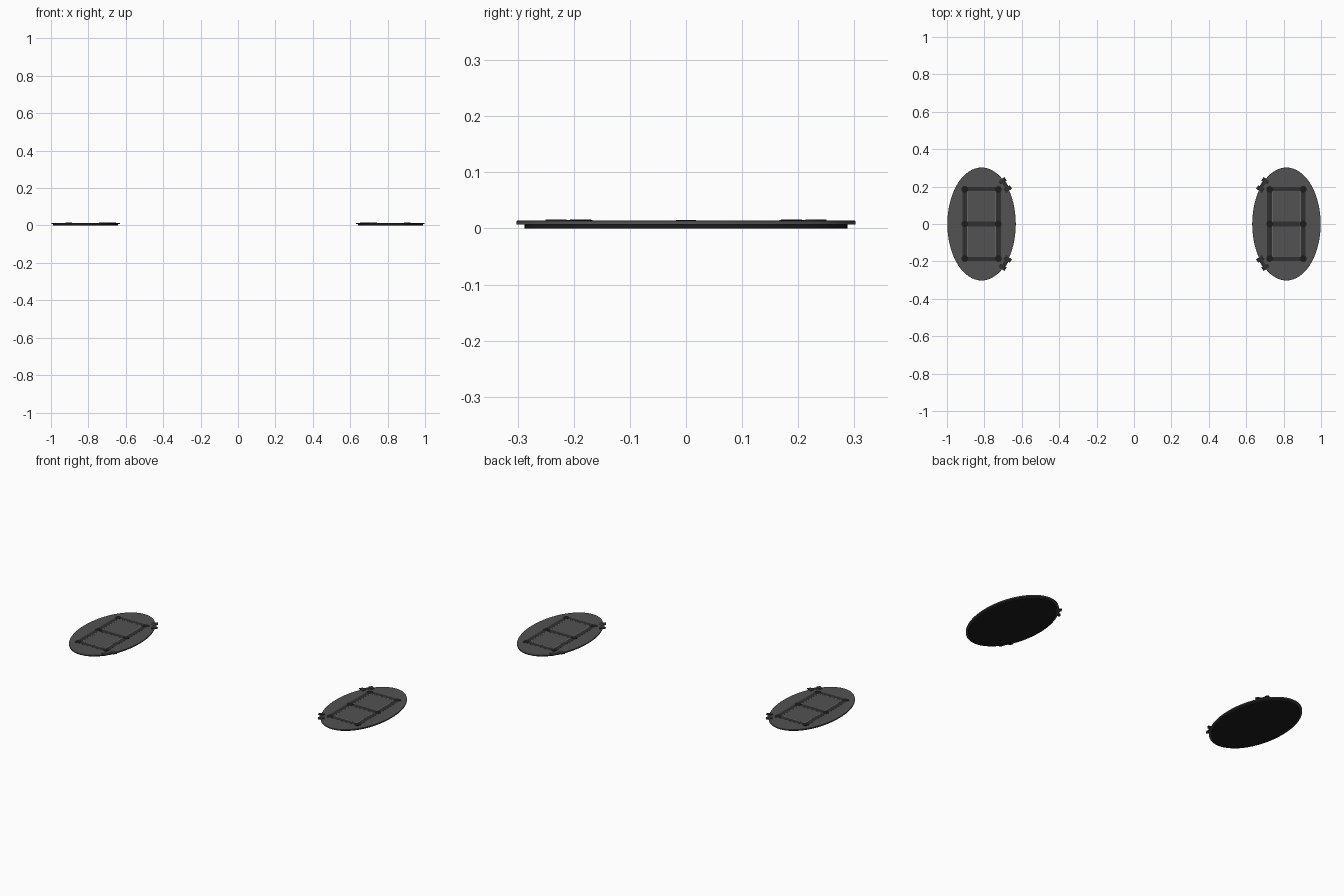
import bpy, math
from mathutils import Matrix, Vector

if "Cube" in bpy.data.objects:
    bpy.data.objects.remove(bpy.data.objects["Cube"])


def mat(name, v):
    m = bpy.data.materials.new(name)
    m.diffuse_color = (v, v, v * 1.04, 1)
    m.use_nodes = True
    m.node_tree.nodes["Principled BSDF"].inputs["Base Color"].default_value = m.diffuse_color
    return m


PAD = mat("pad_grey", 0.085)
SOLE = mat("sole_black", 0.012)
BAR = mat("bar_dark", 0.03)
TRIM = mat("trim_light", 0.2)
CX = 0.815


def finish(ob, name, m, bevel=0):
    ob.name = name
    ob.data.materials.append(m)
    bpy.ops.object.transform_apply(location=False, rotation=False, scale=True)
    if bevel:
        b = ob.modifiers.new("bevel", 'BEVEL')
        b.width, b.segments, b.limit_method = bevel, 2, 'ANGLE'
    return ob


def disc(name, x, y, rx, ry, z0, z1, m, n=64, bevel=0):
    bpy.ops.mesh.primitive_cylinder_add(vertices=n, radius=1, depth=1, location=(x, y, (z0 + z1) / 2))
    ob = bpy.context.object
    ob.scale = (rx, ry, z1 - z0)
    finish(ob, name, m, bevel)
    bpy.ops.object.shade_smooth_by_angle()
    return ob


def box(name, x, y, sx, sy, z0, z1, m, rot=0, bevel=0):
    bpy.ops.mesh.primitive_cube_add(size=1, location=(x, y, (z0 + z1) / 2), rotation=(0, 0, rot))
    ob = bpy.context.object
    ob.scale = (sx, sy, z1 - z0)
    return finish(ob, name, m, bevel)


for s, side in ((-1, "left"), (1, "right")):
    c = s * CX
    # Elliptical sole and pad
    disc(side + "_sole", c, 0, 0.173, 0.288, 0, 0.007, SOLE)
    disc(side + "_pad", c, 0, 0.183, 0.302, 0.007, 0.0138, PAD, bevel=0.0008)

    # Ladder frame with a round joint at each crossing
    xs, ys = (s * 0.725, s * 0.905), (-0.185, 0, 0.185)
    for x in xs:
        box(side + "_long_bar", x, 0, 0.026, 0.37, 0.0125, 0.0143, BAR)
    for y in ys:
        box(side + "_cross_bar", c, y, 0.18, 0.026, 0.0125, 0.0142, BAR)
        for x in xs:
            disc(side + "_joint", x, y, 0.018, 0.018, 0.0125, 0.0147, SOLE, n=20)

    # Fine light trim along the inside of the frame
    for k in (-1, 1):
        box(side + "_trim_long", c + k * 0.0755, 0, 0.003, 0.345, 0.0125, 0.0144, TRIM)
        box(side + "_trim_cross", c, k * 0.172, 0.154, 0.003, 0.0125, 0.0144, TRIM)

    # Clips on the inner edge, each a link with raised lugs at its ends
    for k in (-1, 1):
        mid = Vector((s * 0.688, k * 0.21))
        t = Vector((s * 0.54, k * 0.84))
        ang = math.atan2(t.y, t.x)
        box(side + "_clip_link", mid.x, mid.y, 0.07, 0.02, 0.0115, 0.0148, BAR, ang)
        for e in (-1, 1):
            p = mid + t * e * 0.026
            box(side + "_clip_lug", p.x, p.y, 0.022, 0.036, 0.0115, 0.0162, BAR, ang, bevel=0.001)
